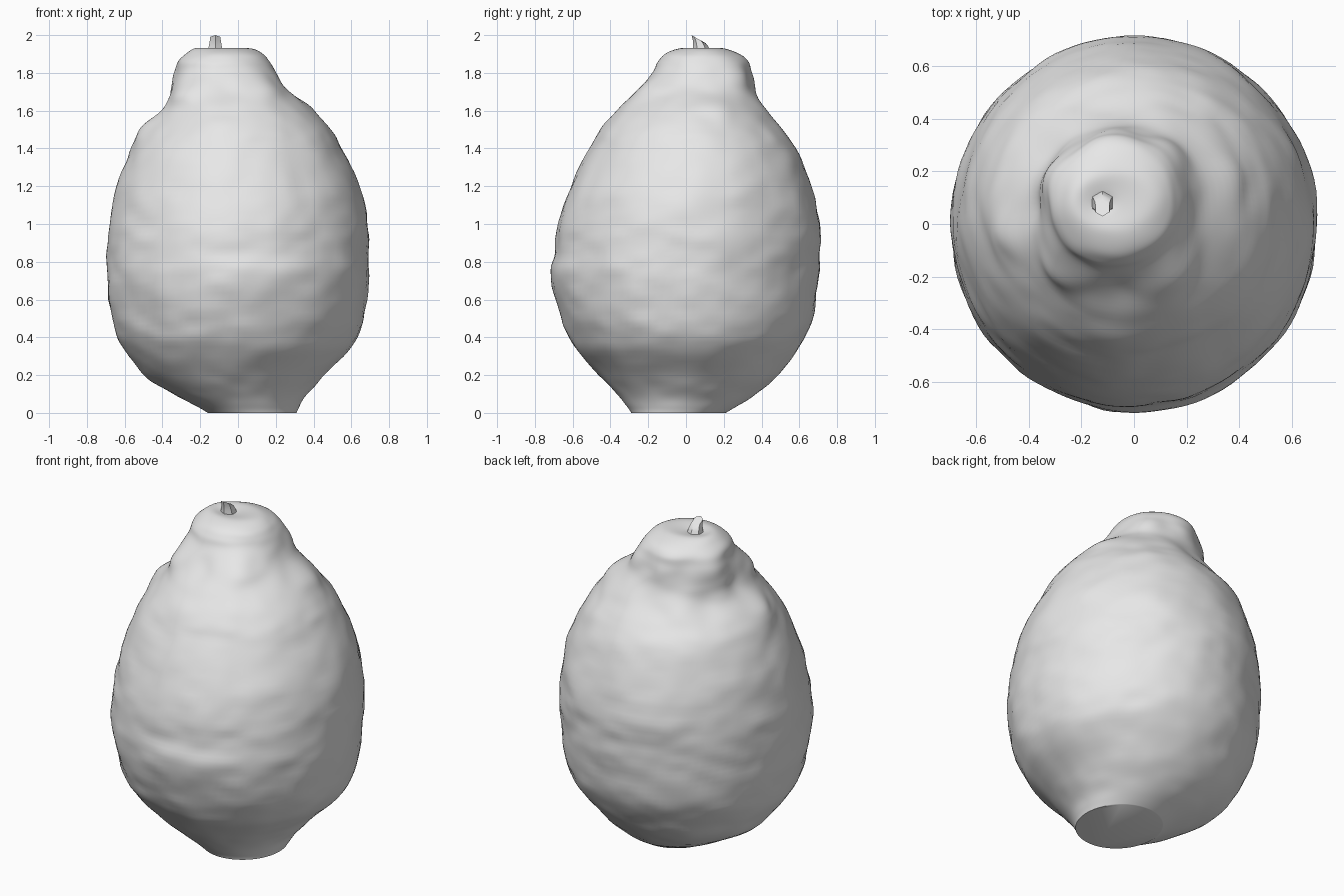
import bpy, bmesh, math
from mathutils import Vector, noise

cube = bpy.data.objects.get("Cube")
if cube:
    bpy.data.objects.remove(cube, do_unlink=True)

# One plain grey for the whole fruit
grey = bpy.data.materials.new("plain grey")
grey.use_nodes = True
grey.diffuse_color = (0.8, 0.8, 0.8, 1)
grey.node_tree.nodes["Principled BSDF"].inputs["Base Color"].default_value = (0.8, 0.8, 0.8, 1)


def loft(name, rings):
    """Skin a stack of equal-sized rings and close both ends."""
    bm = bmesh.new()
    rows = [[bm.verts.new(p) for p in ring] for ring in rings]
    n = len(rows[0])
    for a, b in zip(rows, rows[1:]):
        for i in range(n):
            j = (i + 1) % n
            bm.faces.new((a[i], a[j], b[j], b[i]))
    bm.faces.new(rows[0][::-1])
    bm.faces.new(rows[-1])
    bmesh.ops.recalc_face_normals(bm, faces=bm.faces)
    mesh = bpy.data.meshes.new(name)
    bm.to_mesh(mesh)
    bm.free()
    mesh.materials.append(grey)
    obj = bpy.data.objects.new(name, mesh)
    bpy.context.collection.objects.link(obj)
    return obj


def smooth(obj, angle):
    bpy.ops.object.select_all(action="DESELECT")
    obj.select_set(True)
    bpy.context.view_layer.objects.active = obj
    bpy.ops.object.shade_smooth_by_angle(angle=math.radians(angle))


def spline(rows, steps):
    """Smooth curve through the rows of numbers."""
    out = []
    for i in range(len(rows) - 1):
        quad = [rows[max(0, min(len(rows) - 1, i + k))] for k in (-1, 0, 1, 2)]
        for s in range(steps):
            t = s / steps
            out.append([0.5 * (2 * b + (c - a) * t + (2 * a - 5 * b + 4 * c - d) * t * t
                               + (3 * b - a - 3 * c + d) * t ** 3) for a, b, c, d in zip(*quad)])
    return out + [list(rows[-1])]


# Body outline: height, left/right extents, front/back extents
OUTLINE = [
    (0.00, -0.16, 0.31, -0.29, 0.21),
    (0.03, -0.21, 0.325, -0.31, 0.26),
    (0.10, -0.34, 0.37, -0.37, 0.37),
    (0.20, -0.50, 0.46, -0.46, 0.49),
    (0.35, -0.61, 0.60, -0.59, 0.60),
    (0.50, -0.67, 0.67, -0.66, 0.67),
    (0.70, -0.69, 0.69, -0.71, 0.70),
    (0.85, -0.69, 0.69, -0.70, 0.71),
    (1.00, -0.68, 0.685, -0.68, 0.705),
    (1.20, -0.64, 0.64, -0.61, 0.665),
    (1.40, -0.565, 0.55, -0.51, 0.585),
    (1.50, -0.50, 0.49, -0.45, 0.51),
    (1.60, -0.41, 0.40, -0.37, 0.44),
    (1.70, -0.365, 0.285, -0.275, 0.375),
    (1.80, -0.335, 0.21, -0.18, 0.335),
    (1.86, -0.315, 0.17, -0.15, 0.32),
    (1.90, -0.27, 0.13, -0.11, 0.28),
    (1.93, -0.22, 0.06, -0.03, 0.20),
    (1.925, -0.17, -0.05, 0.03, 0.13),
    (1.91, -0.13, -0.11, 0.07, 0.09),
]

# Lumps (positive) and hollows (negative) on the neck: position, radius, height
LUMPS = [
    ((-0.28, -0.17, 1.70), 0.10, 0.035),
    ((0.14, -0.18, 1.72), 0.09, 0.035),
    ((-0.06, -0.26, 1.70), 0.08, -0.020),
    ((-0.47, -0.04, 1.53), 0.09, 0.025),
    ((-0.37, 0.05, 1.64), 0.07, -0.025),
    ((-0.36, 0.20, 1.78), 0.08, 0.025),
    ((-0.08, 0.36, 1.80), 0.10, 0.020),
    ((-0.10, 0.44, 1.62), 0.12, -0.025),
    ((0.14, 0.28, 1.78), 0.10, 0.030),
    ((0.24, 0.08, 1.68), 0.09, -0.030),
    ((0.34, 0.16, 1.60), 0.09, 0.025),
    ((-0.38, 0.30, 1.60), 0.10, -0.020),
]

# Body: uneven rings, roughened with soft dimples and the neck lumps
SIDES = 112
rings = []
for z, x0, x1, y0, y1 in spline(OUTLINE, 6):
    cx, cy, rx, ry = (x0 + x1) / 2, (y0 + y1) / 2, (x1 - x0) / 2, (y1 - y0) / 2
    fade = min(1, rx / 0.15) * min(1, z / 0.1)
    ring = []
    for i in range(SIDES):
        a = math.tau * i / SIDES
        out = Vector((math.cos(a), math.sin(a), 0))
        p = Vector((cx + rx * out.x, cy + ry * out.y, z))
        q = Vector((p.x * 4, p.y * 4, z * 6.5))
        push = 0.011 * noise.noise(q) + 0.006 * noise.noise(q * 2.1)
        for centre, radius, height in LUMPS:
            push += height * math.exp(-((p - Vector(centre)).length / radius) ** 2)
        ring.append(p + out * push * fade)
    rings.append(ring)
smooth(loft("fruit_body", rings), 50)

# Stem: short faceted stub leaning forward with a slanted cut
STEM = [(1.89, 0.085, 0.052, 0.0), (1.94, 0.078, 0.040, 0.0),
        (1.965, 0.070, 0.034, 0.2), (1.982, 0.060, 0.031, 0.58)]
stem_rings = []
for z, cy, r, slant in STEM:
    stem_rings.append([])
    for i in range(6):
        a = math.tau * (i + 0.5) / 6
        dx, dy = r * math.cos(a), r * math.sin(a)
        stem_rings[-1].append((-0.12 + dx, cy + dy, z - slant * dy))
smooth(loft("stem", stem_rings), 30)
